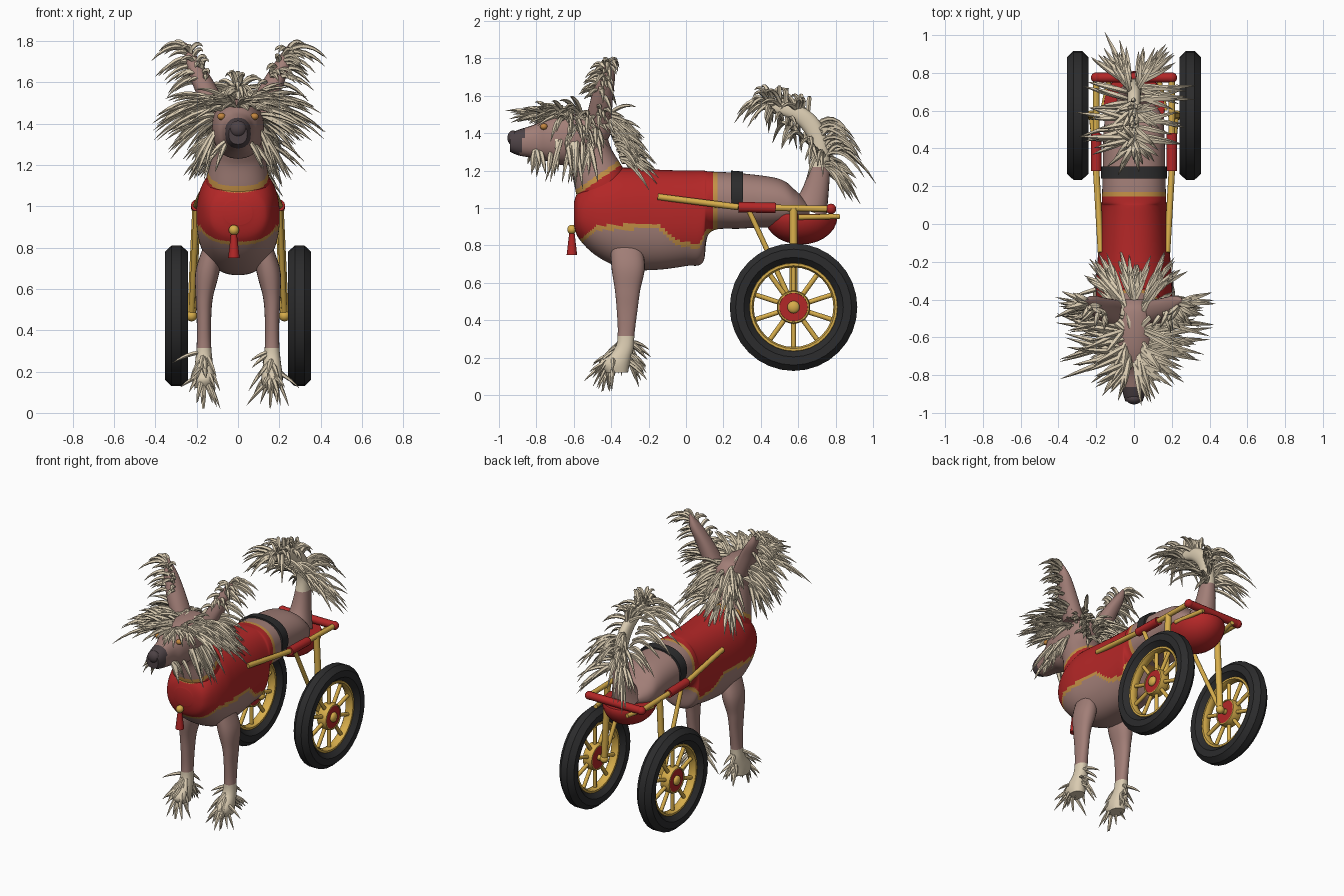
import bpy, bmesh, math, random
from mathutils import Vector
random.seed(4)
if "Cube" in bpy.data.objects:
    bpy.data.objects.remove(bpy.data.objects["Cube"], do_unlink=True)

def material(name, *rgb):
    m = bpy.data.materials.new(name)
    m.use_nodes = True
    m.diffuse_color = (*rgb, 1)
    m.node_tree.nodes["Principled BSDF"].inputs["Base Color"].default_value = (*rgb, 1)
    return m

SKIN = material("mauve skin", .36, .21, .185)
RED = material("red cloth", .45, .02, .02)
TRIM = material("ochre trim", .55, .28, .06)
GOLD = material("gold metal", .68, .42, .07)
HAIR = material("cream hair", .7, .6, .44)
RUBBER = material("black rubber", .025, .025, .026)
NOSE = material("dark nose", .075, .055, .06)
AMBER = material("amber eye", .55, .24, .05)

def finish(name, bm, mats, rule=None, angle=50):
    """Make a named, smooth-shaded object; rule picks a material per face centre."""
    bmesh.ops.recalc_face_normals(bm, faces=bm.faces)
    for f in bm.faces:
        f.material_index = rule(f.calc_center_median()) if rule else 0
    mesh = bpy.data.meshes.new(name)
    bm.to_mesh(mesh)
    bm.free()
    for m in mats:
        mesh.materials.append(m)
    obj = bpy.data.objects.new(name, mesh)
    bpy.context.collection.objects.link(obj)
    bpy.ops.object.select_all(action="DESELECT")
    obj.select_set(True)
    bpy.context.view_layer.objects.active = obj
    bpy.ops.object.shade_smooth_by_angle(angle=math.radians(angle))

def bridge(bm, rings):
    for a, b in zip(rings, rings[1:]):
        for i in range(len(a)):
            bm.faces.new((a[i - 1], a[i], b[i], b[i - 1]))

def circle(n, offset=0):
    return [(math.cos(math.tau * (i + offset) / n), math.sin(math.tau * (i + offset) / n)) for i in range(n)]

def spline(rows, steps):
    """Catmull-Rom interpolation through rows of numbers."""
    rows = [rows[0]] + rows + [rows[-1]]
    for quad in zip(rows, rows[1:], rows[2:], rows[3:]):
        for t in (k / steps for k in range(steps)):
            yield [q + t * (r - p + t * (2*p - 5*q + 4*r - s + t * (3*(q - r) + s - p))) / 2
                   for p, q, r, s in zip(*quad)]
    yield rows[-1]

def loft(name, rows, mats, rule=None, side=1, steps=6, sides=24):
    """Skin oval rings; a row is edge y, z, opposite edge y, z, half width, centre x."""
    bm = bmesh.new()
    oval = [[math.copysign(abs(v) ** .88, v) for v in p] for p in circle(sides)]
    rings = [[bm.verts.new((side * (x + w * c), (a + p + s * (a - p)) / 2, (b + q + s * (b - q)) / 2))
              for c, s in oval] for a, b, p, q, w, x in spline(rows, steps)]
    bridge(bm, rings)
    bm.faces.new(rings[0])
    bm.faces.new(rings[-1])
    finish(name, bm, mats, rule)

def upright(rows):
    """Rows of y, top, bottom, half width for a level loft."""
    return [(y, t, y, b, w, 0) for y, t, b, w in rows]

def tube(name, a, b, r, mat, r2=None, sides=12):
    a, b = Vector(a), Vector(b)
    bm = bmesh.new()
    bmesh.ops.create_cone(bm, cap_ends=True, segments=sides, radius1=r, radius2=r2 or r, depth=(b - a).length)
    turn = (b - a).to_track_quat("Z", "Y")
    for v in bm.verts:
        v.co = turn @ v.co + (a + b) / 2
    finish(name, bm, [mat])

def ball(name, centre, size, mat, top=1):
    bm = bmesh.new()
    bmesh.ops.create_uvsphere(bm, u_segments=24, v_segments=14, radius=1)
    for v in bm.verts:
        v.co.z = min(v.co.z, top)
        v.co = Vector(c + p * q for c, p, q in zip(centre, v.co, size))
    finish(name, bm, [mat])

def hoop(name, centre, radius, half_wide, half_deep, mat):
    """Ring around the x axis with an eight-sided section."""
    bm = bmesh.new()
    rings = [[bm.verts.new(centre + Vector((half_wide * q * 1.08, (radius + half_deep * p * 1.08) * c,
                                            (radius + half_deep * p * 1.08) * s)))
              for p, q in circle(8, .5)] for c, s in circle(32)]
    bridge(bm, rings + rings[:1])
    finish(name, bm, [mat], angle=35)

def hair(name, width, rows, segs=6):
    """Curved tapering locks; a row is count, root line ends, direction, spread, length, droop."""
    bm = bmesh.new()
    for count, a, b, d, spread, length, droop in rows:
        for n in range(count):
            flip = Vector((-1 if n % 2 else 1, 1, 1))
            root = Vector(a).lerp(Vector(b), random.random()) * flip
            way = Vector(d).normalized() + Vector([random.uniform(-spread, spread) for _ in d])
            way, size = way.normalized() * flip, length * random.uniform(.75, 1.15)
            rings = []
            for t in (k / segs for k in range(segs + 1)):
                turn = (way - Vector((0, 0, 2 * droop * t))).to_track_quat("Z", "Y")
                r = width * (.65 + 1.6 * t - 2.2 * t * t)
                mid = root + size * (way * t - Vector((0, 0, droop * t * t)))
                mid.z = max(mid.z, .02)
                rings.append([bm.verts.new(mid + turn @ Vector((r * c, r * s * .8, 0))) for c, s in circle(5)])
            bridge(bm, rings)
            bm.faces.new(rings[-1])
    finish(name, bm, [HAIR], angle=40)

# Coat colouring: skin outside, trim along the border, red inside
HEM = [(-.7, .79), (-.57, .8), (-.48, .88), (-.15, .89), (-.05, .8), (.07, .78), (.11, .86), (.9, .86)]

def coat(c):
    hem = next(h + (c.y - y) * (k - h) / (x - y) for (y, h), (x, k) in zip(HEM, HEM[1:]) if c.y < x)
    inside = min(c.z - hem, (1.09 + (c.y + .6) * .68 - c.z) * .85, .17 - c.y)
    return 0 if inside < 0 else 2 if inside < .027 else 1

# Body, neck, head and tail
loft("torso", upright([
    (-.6, 1.03, .91, .07), (-.575, 1.09, .84, .14), (-.5, 1.17, .76, .18), (-.4, 1.21, .7, .2),
    (-.3, 1.215, .67, .2), (-.15, 1.205, .67, .19), (0, 1.2, .69, .18), (.09, 1.2, .71, .175),
    (.13, 1.195, .87, .17), (.3, 1.185, .89, .165), (.5, 1.155, .9, .16), (.59, 1.09, .92, .14),
    (.66, 1.02, .95, .08)]), [SKIN, RED, TRIM], coat, steps=24, sides=96)
loft("neck", [(-.55, .95, -.3, 1.1, .16, 0), (-.588, 1.08, -.33, 1.2, .15, 0),
              (-.61, 1.19, -.4, 1.32, .125, 0), (-.64, 1.26, -.43, 1.42, .11, 0),
              (-.64, 1.35, -.46, 1.48, .09, 0)], [SKIN, RED, TRIM], coat, steps=20, sides=72)
loft("head", upright([
    (-.4, 1.47, 1.4, .05), (-.45, 1.51, 1.32, .1), (-.55, 1.52, 1.25, .125), (-.66, 1.51, 1.23, .12),
    (-.74, 1.485, 1.25, .1), (-.8, 1.45, 1.265, .075), (-.89, 1.42, 1.28, .06),
    (-.94, 1.4, 1.3, .045)]), [SKIN, NOSE], lambda c: int(c.y < -.87 - (1.37 - c.z) * .2))
ball("nose", (0, -.925, 1.375), (.042, .03, .04), NOSE)
loft("harness_belt", upright([(.24, 1.2, .93, .176), (.305, 1.195, .93, .174)]), [RUBBER], steps=2, sides=40)
loft("tail", [(.56, 1.02, .75, .95, .09, 0), (.62, 1.1, .76, 1.05, .065, 0), (.66, 1.22, .77, 1.22, .045, 0),
              (.67, 1.32, .76, 1.35, .04, 0), (.63, 1.41, .71, 1.47, .035, 0),
              (.55, 1.48, .6, 1.55, .03, 0), (.4, 1.53, .41, 1.58, .015, 0)],
     [SKIN, HAIR], lambda c: int(c.z > 1.22))

# Tassel, rear bar and seat sling
ball("tassel_bead", (-.02, -.61, .885), (.025, .025, .025), GOLD)
tube("tassel", (-.02, -.61, .75), (-.02, -.61, .87), .028, RED, .014)
tube("rear_bar", (-.2, .775, .995), (.2, .775, .995), .026, RED)
ball("seat_sling", (0, .615, .955), (.165, .195, .15), RED, top=.08)

# Paired parts: legs, ears, eyes, cart frame and wheels
for s, tag in ((1, "left_"), (-1, "right_")):
    loft(tag + "front_leg", [
        (-.4, .87, -.26, .87, .03, .11), (-.4, .7, -.22, .7, .058, .145), (-.38, .56, -.245, .56, .042, .163),
        (-.37, .45, -.26, .45, .035, .165), (-.365, .33, -.275, .33, .035, .165),
        (-.38, .25, -.28, .25, .042, .165), (-.45, .17, -.3, .17, .052, .165),
        (-.43, .12, -.31, .12, .045, .165)], [SKIN, HAIR], lambda c: int(c.z < .31), s)
    loft(tag + "ear", [(-.54, 1.45, -.4, 1.45, .06, .1), (-.51, 1.58, -.39, 1.6, .055, .165),
                       (-.47, 1.7, -.38, 1.71, .036, .22), (-.41, 1.79, -.4, 1.79, .006, .255)], [SKIN], side=s)
    ball(tag + "eye", (s * .08, -.76, 1.435), (.02, .02, .017), AMBER)

    front, bend, rear = (s * .175, -.15, 1.06), (s * .2, .28, 1.005), (s * .2, .775, .995)
    hub, wheel, along = Vector((s * .225, .575, .47)), Vector((s * .298, .575, .47)), Vector((s, 0, 0))
    tube(tag + "front_rail", front, bend, .017, GOLD)
    tube(tag + "rear_rail", bend, rear, .017, GOLD)
    tube(tag + "rail_grip", bend, (s * .2, .48, 1), .028, RED)
    ball(tag + "rail_knob", rear, (.028, .028, .028), RED)
    tube(tag + "upright", (s * .2, .575, 1), hub, .021, GOLD)
    tube(tag + "brace", (s * .2, .33, 1), hub, .014, GOLD)
    tube(tag + "sling_bar", (s * .165, .6, .95), (s * .12, .82, .955), .014, GOLD)
    ball(tag + "axle_joint", hub, (.027, .027, .027), GOLD)
    tube(tag + "axle", hub, wheel + along * .04, .018, GOLD)
    hoop(tag + "tyre", wheel, .288, .056, .053, RUBBER)
    hoop(tag + "rim", wheel, .228, .028, .015, GOLD)
    hoop(tag + "hub_ring", wheel, .08, .034, .009, GOLD)
    tube(tag + "hub", wheel - along * .03, wheel + along * .03, .078, RED, sides=24)
    ball(tag + "hub_cap", wheel + along * .034, (.02, .033, .033), GOLD)
    for c, d in circle(10):
        spoke = Vector((0, d, c))
        tube(tag + "spoke", wheel + spoke * .07, wheel + spoke * .225, .013, GOLD, sides=8)

# Hair
hair("head_hair", .016, [
    (40, (.01, -.74, 1.48), (.06, -.55, 1.5), (.8, -.5, .4), .3, .26, .4),
    (50, (.06, -.7, 1.47), (.1, -.45, 1.49), (1, -.05, .4), .35, .31, .5),
    (40, (0, -.64, 1.49), (.05, -.42, 1.49), (.5, .6, .15), .4, .22, .45),
    (26, (0, -.74, 1.48), (.05, -.62, 1.5), (.4, -1, .4), .25, .25, .3),
    (60, (.15, -.46, 1.58), (.25, -.41, 1.77), (.7, -.05, .75), .5, .2, .7),
    (20, (.13, -.48, 1.56), (.24, -.43, 1.76), (-.1, -.4, .7), .5, .14, .7),
    (40, (.05, -.42, 1.47), (.09, -.34, 1.24), (.5, .6, .05), .4, .21, .6),
    (22, (0, -.42, 1.47), (.02, -.33, 1.24), (.15, .9, .1), .4, .19, .6),
    (26, (.1, -.62, 1.45), (.11, -.46, 1.42), (.8, 0, -.1), .35, .22, .4),
    (26, (.1, -.7, 1.38), (.11, -.5, 1.36), (.35, -.05, -.6), .35, .2, .3),
    (10, (.05, -.82, 1.32), (.08, -.7, 1.3), (.5, 0, -.5), .4, .11, .4)])
hair("tail_hair", .016, [
    (30, (0, .43, 1.55), (0, .66, 1.49), (.4, -.1, 1), .5, .29, .65),
    (28, (.02, .7, 1.45), (.02, .76, 1.27), (.35, .8, .7), .35, .29, .85),
    (34, (.02, .45, 1.53), (.03, .74, 1.27), (1, 0, .55), .4, .28, .7),
    (14, (0, .4, 1.55), (0, .5, 1.55), (.4, -.8, .6), .4, .19, .9),
    (16, (.03, .74, 1.32), (.03, .75, 1.18), (.5, .6, 0), .35, .23, .55)])
hair("paw_hair", .014, [
    (54, (.165, -.33, .3), (.165, -.42, .16), (0, -.4, -.4), .75, .14, .3),
    (24, (.165, -.3, .29), (.165, -.31, .16), (0, .5, -.4), .7, .11, .35)])
